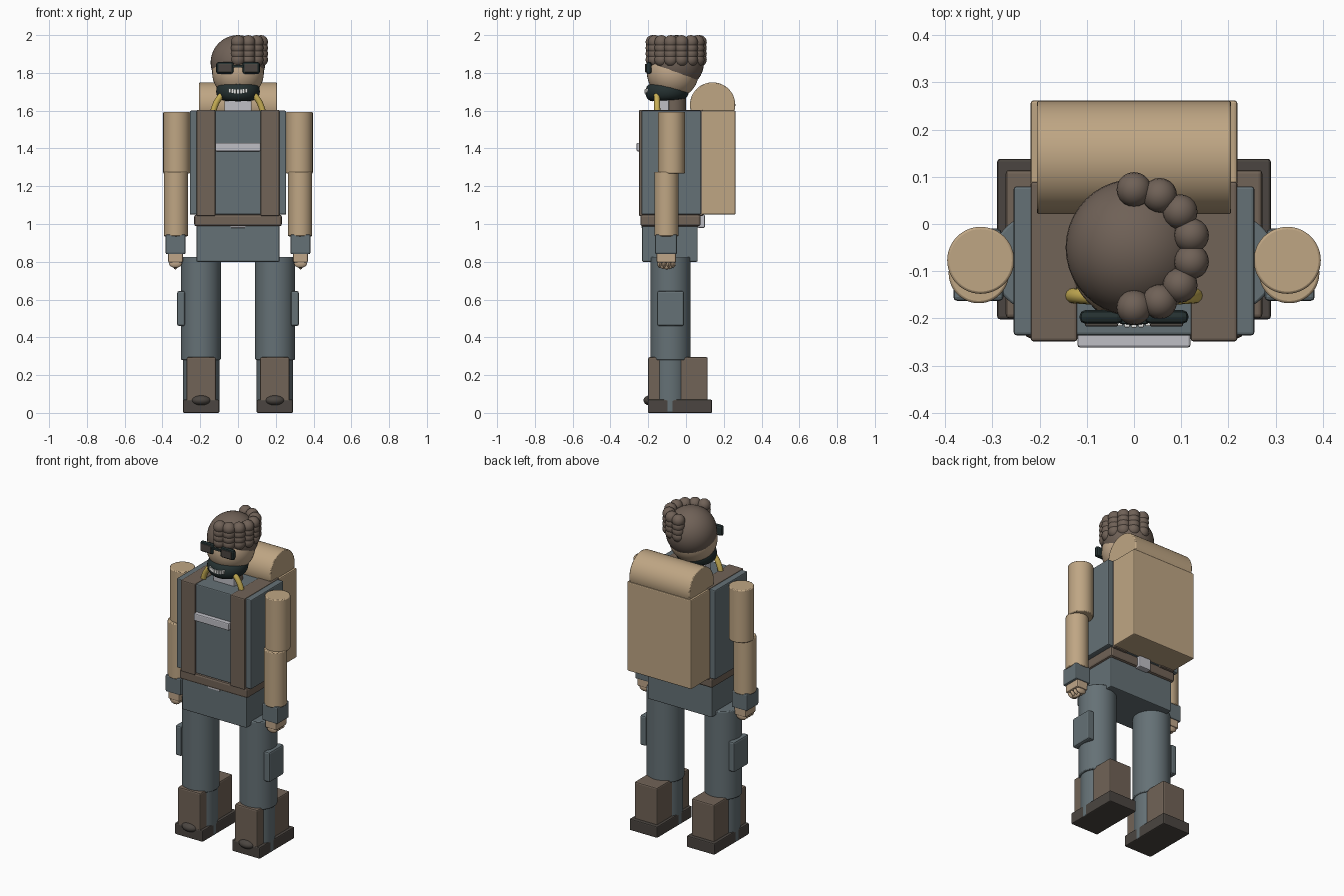
import bpy, math
from mathutils import Vector

cube = bpy.data.objects.get("Cube")
if cube:
    bpy.data.objects.remove(cube, do_unlink=True)


def material(name, rgb):
    m = bpy.data.materials.new(name)
    m.use_nodes = True
    m.diffuse_color = (*rgb, 1)
    m.node_tree.nodes["Principled BSDF"].inputs["Base Color"].default_value = (*rgb, 1)
    return m


TAN = material("tan_cloth", (0.52, 0.38, 0.23))
SKIN = material("skin", (0.52, 0.38, 0.25))
SLATE = material("slate_cloth", (0.13, 0.165, 0.18))
BROWN = material("brown_leather", (0.165, 0.125, 0.095))
HAIR = material("brown_hair", (0.16, 0.12, 0.095))
SOLE = material("dark_sole", (0.07, 0.06, 0.052))
DARK = material("dark_green_black", (0.018, 0.03, 0.03))
METAL = material("light_metal", (0.52, 0.52, 0.56))
YELLOW = material("yellow_hose", (0.58, 0.43, 0.09))
WHITE = material("tooth_white", (0.8, 0.8, 0.78))


def finish(name, mat, smooth=True):
    ob = bpy.context.object
    ob.name = name
    ob.data.materials.clear()
    ob.data.materials.append(mat)
    bpy.ops.object.transform_apply(location=False, rotation=True, scale=True)
    if smooth:
        bpy.ops.object.shade_smooth_by_angle(angle=math.radians(35))
    return ob


def box(name, mat, x, y, z, bevel=0.006):
    """Box from (min, max) ranges, with softened edges."""
    bpy.ops.mesh.primitive_cube_add(size=1, location=[sum(r) / 2 for r in (x, y, z)])
    bpy.context.object.scale = [r[1] - r[0] for r in (x, y, z)]
    ob = finish(name, mat, False)
    if bevel:
        mod = ob.modifiers.new("soft_edges", "BEVEL")
        mod.width, mod.segments = bevel, 2
    return ob


def tube(name, mat, center, radius, length, axis="Z"):
    rot = (0, math.pi / 2, 0) if axis == "X" else (0, 0, 0)
    bpy.ops.mesh.primitive_cylinder_add(vertices=48, radius=radius, depth=length,
                                        location=center, rotation=rot)
    ob = finish(name, mat)
    mod = ob.modifiers.new("soft_edges", "BEVEL")
    mod.width, mod.segments = 0.005, 2
    return ob


def ball(name, mat, center, radii, seg=40):
    bpy.ops.mesh.primitive_uv_sphere_add(segments=seg, ring_count=seg // 2, location=center)
    bpy.context.object.scale = radii
    return finish(name, mat)


def span(s, a, b):
    """Range on side s of the body."""
    return tuple(sorted((s * a, s * b)))


# Head, hair and curls around the left side
ball("head", SKIN, (0, -0.07, 1.80), (0.137,) * 3)
ball("hair_cap", HAIR, (0, -0.05, 1.855), (0.145,) * 3)
for row in range(4):
    for i in range(8):
        a = math.pi / 2 - i * math.pi / 7
        ball("curl", HAIR, (0.125 * math.cos(a), -0.052 + 0.125 * math.sin(a),
                            1.963 - row * 0.031), (0.037,) * 3, 20)

# Beard ring and teeth
bpy.ops.mesh.primitive_torus_add(major_segments=48, minor_segments=16, major_radius=0.08,
                                 minor_radius=0.036, location=(0, -0.1, 1.702),
                                 rotation=(math.radians(4), 0, 0))
bpy.context.object.scale = (1, 1, 1.3)
finish("beard", DARK)
for i in range(7):
    x = (i - 3) * 0.015
    y = -0.214 + abs(x) ** 2 * 4
    box("tooth", WHITE, (x - 0.006, x + 0.006), (y - 0.006, y + 0.012),
        (1.69 + x * x * 3, 1.712 + x * x * 3), 0.002)

# Glasses
for s in (-1, 1):
    box("glasses_frame", DARK, span(s, 0.022, 0.116), (-0.212, -0.182), (1.793, 1.858), 0.014)
    box("glasses_lens", SOLE, span(s, 0.034, 0.104), (-0.217, -0.21), (1.803, 1.848), 0.003)
box("glasses_bridge", DARK, (-0.03, 0.03), (-0.212, -0.195), (1.828, 1.842), 0.003)

# Neck, collar and hoses
tube("neck", BROWN, (0, -0.065, 1.65), 0.064, 0.12)
box("collar_plate", METAL, (-0.072, 0.072), (-0.14, -0.09), (1.59, 1.69))
for s in (-1, 1):
    cu = bpy.data.curves.new("hose", "CURVE")
    cu.dimensions = "3D"
    cu.bevel_depth, cu.bevel_resolution = 0.016, 4
    cu.use_fill_caps = True
    sp = cu.splines.new("BEZIER")
    sp.bezier_points.add(1)
    for p, co, d in zip(sp.bezier_points,
                        ((0.075, -0.155, 1.69), (0.132, -0.152, 1.59)),
                        ((0.03, 0, -0.02), (0.008, 0, -0.04))):
        p.co = (s * co[0], co[1], co[2])
        step = Vector((s * d[0], d[1], d[2]))
        p.handle_left, p.handle_right = p.co - step, p.co + step
    cu.materials.append(YELLOW)
    bpy.context.collection.objects.link(bpy.data.objects.new("hose", cu))

# Torso, belt and hips
box("vest", SLATE, (-0.255, 0.255), (-0.236, 0.08), (1.05, 1.6))
box("chest_buckle", METAL, (-0.12, 0.12), (-0.262, -0.23), (1.385, 1.43))
box("belt", BROWN, (-0.232, 0.232), (-0.242, 0.078), (0.988, 1.05), 0.012)
box("belt_buckle", METAL, (-0.04, 0.04), (-0.236, -0.22), (0.98, 0.995), 0.002)
box("back_buckle", METAL, (-0.04, 0.04), (0.06, 0.1), (0.98, 1.05))
box("hips", SLATE, (-0.22, 0.22), (-0.232, 0.062), (0.8, 1.0))

# Backpack with bedroll
box("backpack", TAN, (-0.219, 0.219), (0.08, 0.262), (1.05, 1.6))
tube("bedroll", TAN, (0, 0.141, 1.63), 0.12, 0.412, "X")

for s in (-1, 1):
    # Strap over the vest
    box("shoulder_strap", BROWN, span(s, 0.12, 0.219), (-0.249, 0.09), (1.042, 1.604))

    # Arm
    tube("upper_arm", TAN, (s * 0.325, -0.077, 1.43), 0.071, 0.325)
    tube("forearm", TAN, (s * 0.329, -0.104, 1.105), 0.064, 0.34)
    box("cuff", SLATE, span(s, 0.277, 0.383), (-0.163, -0.047), (0.84, 0.945), 0.008)
    box("hand", SKIN, span(s, 0.292, 0.37), (-0.155, -0.052), (0.795, 0.85), 0.008)
    for i in range(4):
        y = -0.14 + i * 0.024
        ball("finger", SKIN, (s * 0.331, y, 0.79), (0.034, 0.012, 0.022), 16)
    ball("fingertip", SKIN, (s * 0.331, -0.104, 0.776), (0.012, 0.035, 0.016), 16)

    # Leg
    tube("thigh", SLATE, (s * 0.197, -0.082, 0.553), 0.106, 0.545)
    box("thigh_pocket", SLATE, span(s, 0.28, 0.322), (-0.153, -0.01), (0.46, 0.645), 0.01)
    tube("shin", SLATE, (s * 0.195, -0.084, 0.15), 0.096, 0.298)

    # Boot
    box("boot", BROWN, span(s, 0.117, 0.272), (-0.2, 0.115), (0.05, 0.295), 0.008)
    box("boot_sole", SOLE, span(s, 0.1, 0.29), (-0.202, 0.138), (0.0, 0.07))
    ball("toe_cap", SOLE, (s * 0.195, -0.185, 0.066), (0.052, 0.04, 0.028))
